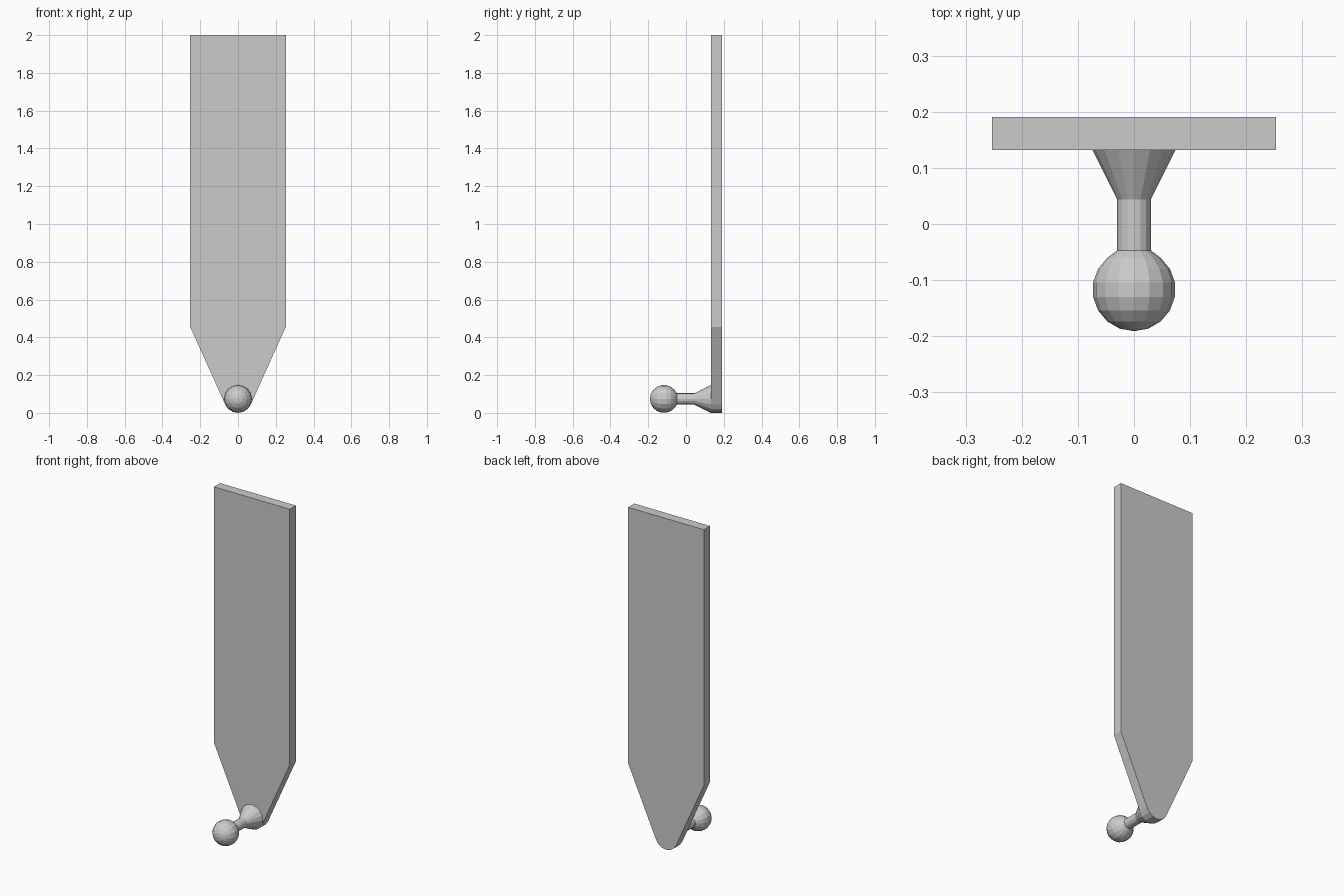
import bpy, bmesh
from math import sin, cos, pi, radians

if "Cube" in bpy.data.objects:
    bpy.data.objects.remove(bpy.data.objects["Cube"])

SEG = 16          # sides of all round parts
R = 0.074         # ball, flare base and plate tip radius
ZC = 0.074        # height of the knob axis
Y0, Y1 = 0.132, 0.191   # plate front and back


def finish(name, bm):
    bmesh.ops.recalc_face_normals(bm, faces=bm.faces)
    me = bpy.data.meshes.new(name)
    bm.to_mesh(me)
    bm.free()
    ob = bpy.data.objects.new(name, me)
    bpy.context.collection.objects.link(ob)
    return ob


# Plate: tapered outline with a rounded tip, extruded in depth
outline = [(-0.253, 2.0), (-0.253, 0.455)]
for i in range(9, 16):
    a = 2 * pi * i / SEG
    outline.append((R * cos(a), ZC + R * sin(a)))
outline += [(0.253, 0.455), (0.253, 2.0)]
bm = bmesh.new()
face = bm.faces.new([bm.verts.new((x, Y0, z)) for x, z in outline])
ext = bmesh.ops.extrude_face_region(bm, geom=[face], use_keep_orig=True)
bmesh.ops.translate(bm, vec=(0, Y1 - Y0, 0),
                    verts=[v for v in ext["geom"] if isinstance(v, bmesh.types.BMVert)])
finish("plate", bm)

# Knob: flare, neck and ball turned around the y axis
profile = [(Y0, R), (0.044, 0.03), (-0.047, 0.03)]
for lat in (50, 30, 10, -10, -30, -50, -70):
    profile.append((-0.117 + R * sin(radians(lat)), R * cos(radians(lat))))
bm = bmesh.new()
rings = [[bm.verts.new((r * cos(2 * pi * i / SEG), y, ZC + r * sin(2 * pi * i / SEG)))
          for i in range(SEG)] for y, r in profile]
for a, b in zip(rings, rings[1:]):
    for i in range(SEG):
        j = (i + 1) % SEG
        bm.faces.new((a[i], a[j], b[j], b[i]))
pole = bm.verts.new((0, -0.117 - R, ZC))
for i in range(SEG):
    bm.faces.new((rings[-1][i], rings[-1][(i + 1) % SEG], pole))
bm.faces.new(rings[0])
finish("ball_knob", bm)
